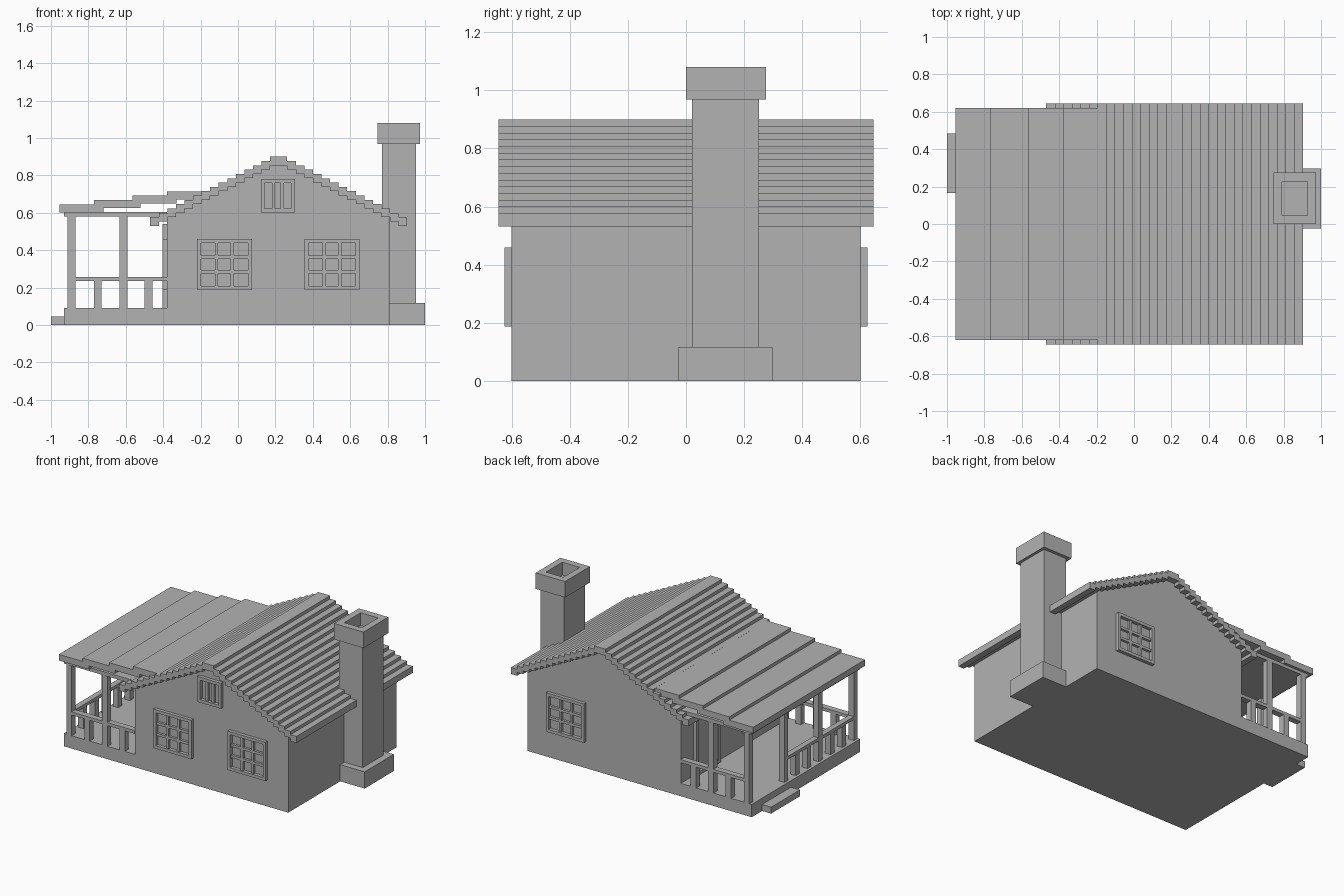
import bpy, bmesh
from mathutils import Vector

cube = bpy.data.objects.get("Cube")
if cube:
    bpy.data.objects.remove(cube)

grey = bpy.data.materials.new("plain_grey")
grey.use_nodes = True
grey.diffuse_color = (0.45, 0.45, 0.45, 1)
grey.node_tree.nodes["Principled BSDF"].inputs["Base Color"].default_value = (0.45, 0.45, 0.45, 1)


def finish(name, bm):
    bmesh.ops.recalc_face_normals(bm, faces=bm.faces)
    mesh = bpy.data.meshes.new(name)
    bm.to_mesh(mesh)
    bm.free()
    mesh.materials.append(grey)
    ob = bpy.data.objects.new(name, mesh)
    bpy.context.collection.objects.link(ob)
    return ob


def add_box(bm, x, y, z):
    """Add a box from three (low, high) ranges."""
    verts = bmesh.ops.create_cube(bm, size=1)["verts"]
    for v in verts:
        v.co = Vector([(r[0] + r[1]) / 2 + c * (r[1] - r[0]) for c, r in zip(v.co, (x, y, z))])


def boxes(name, *ranges):
    bm = bmesh.new()
    for r in ranges:
        add_box(bm, *r)
    return finish(name, bm)


def prism(name, profile, y0, y1):
    """Extrude an x-z profile along y."""
    bm = bmesh.new()
    face = bm.faces.new([bm.verts.new((x, y0, z)) for x, z in profile])
    ext = bmesh.ops.extrude_face_region(bm, geom=[face])
    bmesh.ops.translate(bm, vec=(0, y1 - y0, 0),
                        verts=[g for g in ext["geom"] if isinstance(g, bmesh.types.BMVert)])
    return finish(name, bm)


# House body with a gable
MID, RUN, RISE, THICK = 0.2175, 0.0458, 0.0231, 0.046
LEFT, RIGHT, DEPTH = -0.38, 0.81, 0.6
eave = 0.885 - (RIGHT - MID) * RISE / RUN
prism("house_body", [(LEFT, 0), (RIGHT, 0), (RIGHT, eave), (MID, 0.885), (LEFT, eave)],
      -DEPTH, DEPTH)

# Stepped main roof
STEPS = 15
upper, lower = [], []
for i in range(STEPS):
    z = 0.9 - RISE * i
    if i:
        upper.append((RUN * i, z))
    upper.append((RUN * (i + 1), z))
    if i:
        lower.append((RUN * i, z - THICK))
    lower.append((RUN * (i + 1), z - THICK))
right_side = [(MID + d, z) for d, z in upper] + [(MID + d, z) for d, z in reversed(lower)]
left_side = [(MID - d, z) for d, z in lower] + [(MID - d, z) for d, z in reversed(upper)]
prism("main_roof", right_side + left_side, -0.645, 0.645)

# Chimney
boxes("chimney_base", ((0.78, 1.0), (-0.025, 0.297), (0, 0.117)))
boxes("chimney_shaft", ((0.77, 0.953), (0.02, 0.252), (0.1, 0.97)))
bm = bmesh.new()
add_box(bm, (0.745, 0.973), (0, 0.275), (0.968, 1.08))
top = max(bm.faces, key=lambda f: f.calc_center_median().z)
bmesh.ops.inset_region(bm, faces=[top], thickness=0.066)
ext = bmesh.ops.extrude_face_region(bm, geom=[top])
bmesh.ops.translate(bm, vec=(0, 0, -0.09),
                    verts=[g for g in ext["geom"] if isinstance(g, bmesh.types.BMVert)])
bmesh.ops.delete(bm, geom=[top], context="FACES_ONLY") if top.is_valid else None
finish("chimney_cap", bm)

# Porch floor and step
boxes("porch_floor", ((-0.93, LEFT), (-DEPTH, DEPTH), (0, 0.09)))
boxes("porch_step", ((-1.0, -0.93), (0.165, 0.485), (0, 0.045)))

# Porch roof of overlapping slabs
boxes("porch_ceiling", ((-0.93, LEFT), (-DEPTH, DEPTH), (0.58, 0.605)))
for i, (x0, x1) in enumerate([(-0.955, -0.72), (-0.77, -0.52), (-0.565, -0.33), (-0.38, -0.15)]):
    z = 0.645 + 0.0233 * i
    boxes(f"porch_roof_slab_{i + 1}", ((x0, x1), (-0.62, 0.62), (z - 0.043, z)))

# Porch posts, balusters and rails
HALF = 0.021
post_spots = [(-0.613, s * 0.58) for s in (-1, 1)] + [(-0.89, y) for y in (-0.58, -0.19, 0.19, 0.58)]
baluster_spots = [(x, s * 0.58) for x in (-0.75, -0.478) for s in (-1, 1)]
baluster_spots += [(-0.89, y) for y in (-0.45, -0.32, -0.065, 0.065)]


def uprights(name, spots, height):
    boxes(name, *[((x - HALF, x + HALF), (y - HALF, y + HALF), (0.09, height)) for x, y in spots])


uprights("porch_posts", post_spots, 0.58)
uprights("porch_balusters", baluster_spots, 0.235)
rails = [((-0.91, LEFT), (s * 0.58 - HALF, s * 0.58 + HALF), (0.235, 0.257)) for s in (-1, 1)]
rails.append(((-0.91, -0.87), (-0.58, 0.2), (0.235, 0.257)))
boxes("porch_rails", *rails)


def window(name, place, u, z, border, columns, rows, out=0.024):
    """Frame and bars; place maps (along wall, outward) ranges to x and y ranges."""
    (u0, u1), (z0, z1) = u, z
    a0, a1, b0, b1 = u0 + border, u1 - border, z0 + border, z1 - border
    deep, bar = (-0.01, out), 0.009
    parts = [((u0, a0), deep, z), ((a1, u1), deep, z),
             ((a0, a1), deep, (z0, b0)), ((a0, a1), deep, (b1, z1))]
    flat = (-0.01, out * 0.7)
    for i in range(1, columns):
        c = a0 + (a1 - a0) * i / columns
        parts.append(((c - bar, c + bar), flat, (b0, b1)))
    for i in range(1, rows):
        c = b0 + (b1 - b0) * i / rows
        parts.append(((a0, a1), flat, (c - bar, c + bar)))
    boxes(name, *[(*place(p, d), h) for p, d, h in parts])


def on_front(p, d):
    return p, (-DEPTH - d[1], -DEPTH - d[0])


def on_back(p, d):
    return p, (DEPTH + d[0], DEPTH + d[1])


def on_left_wall(p, d):
    return (LEFT - d[1], LEFT - d[0]), p


# Windows
SILL = (0.187, 0.46)
window("front_window_a", on_front, (-0.22, 0.075), SILL, 0.021, 3, 3)
window("front_window_b", on_front, (0.355, 0.65), SILL, 0.021, 3, 3)
window("back_window", on_back, (0.355, 0.65), SILL, 0.021, 3, 3)
window("gable_window", on_front, (0.122, 0.305), (0.602, 0.78), 0.021, 3, 1)
window("porch_window", on_left_wall, (-0.37, -0.075), SILL, 0.021, 3, 3)

# Door under the porch
window("door_frame", on_left_wall, (0.19, 0.46), (0.09, 0.54), 0.025, 1, 1)
boxes("door_panel", ((LEFT - 0.008, LEFT), (0.215, 0.435), (0.1, 0.52)))
